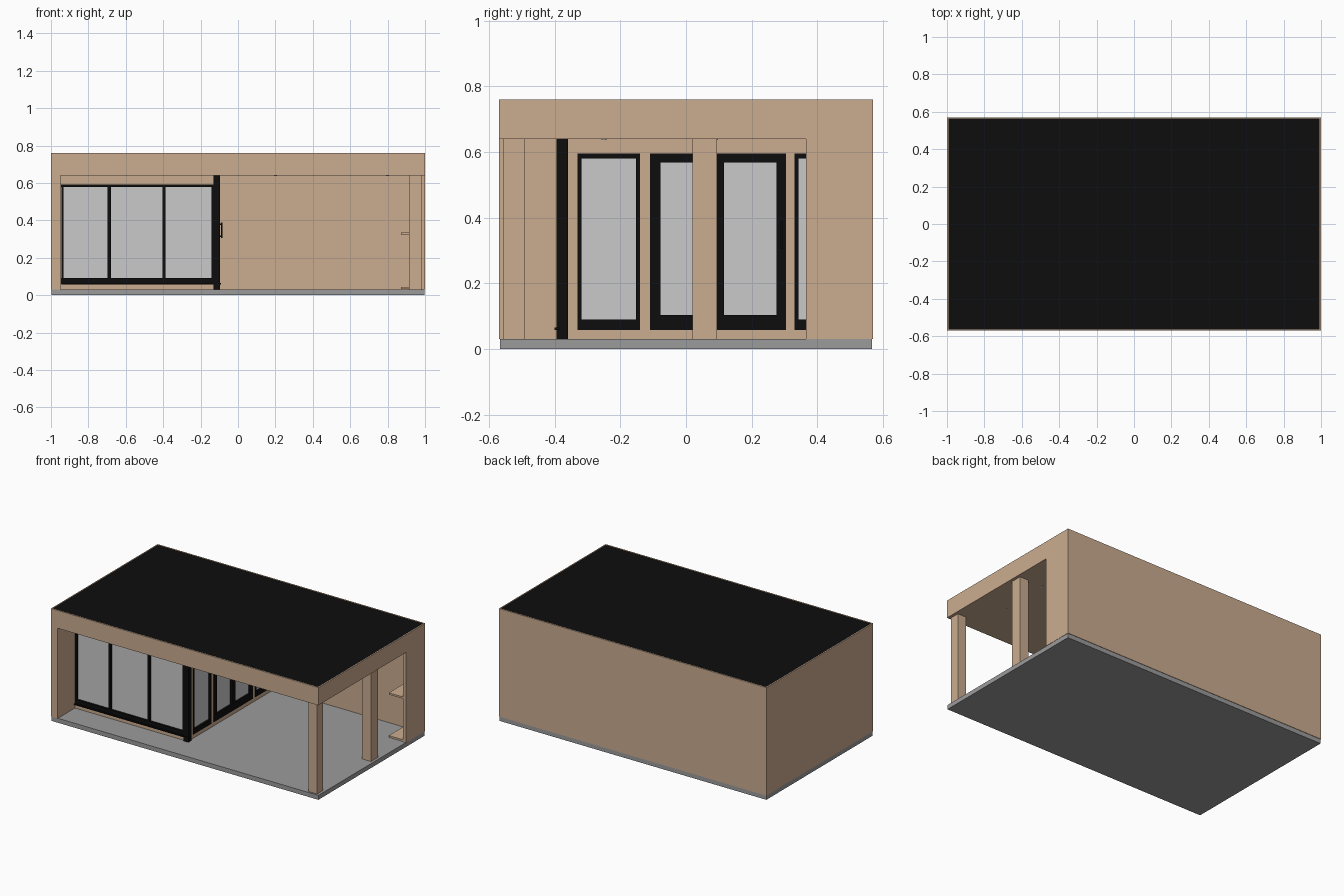
import bpy, bmesh
from mathutils import Matrix

if "Cube" in bpy.data.objects:
    bpy.data.objects.remove(bpy.data.objects["Cube"])


def material(name, rgb):
    m = bpy.data.materials.new(name)
    m.diffuse_color = (*rgb, 1)
    m.use_nodes = True
    m.node_tree.nodes["Principled BSDF"].inputs["Base Color"].default_value = m.diffuse_color
    return m


WOOD = material("light wood", (0.60, 0.415, 0.28))
BLACK = material("black", (0.004, 0.004, 0.004))
GLASS = material("pale glass", (0.59, 0.59, 0.59))
STONE = material("grey slab", (0.33, 0.33, 0.33))


def finish(name, mat, bm):
    me = bpy.data.meshes.new(name)
    bm.to_mesh(me)
    bm.free()
    me.materials.append(mat)
    ob = bpy.data.objects.new(name, me)
    bpy.context.collection.objects.link(ob)
    return ob


def boxes(name, mat, *ranges, swap=False):
    """One object from boxes (x0, x1, y0, y1, z0, z1); swap exchanges x and y."""
    bm = bmesh.new()
    for r in ranges:
        if swap:
            r = (*r[2:4], *r[0:2], *r[4:])
        mid = [(r[i] + r[i + 1]) / 2 for i in (0, 2, 4)]
        size = [r[i + 1] - r[i] for i in (0, 2, 4)]
        bmesh.ops.create_cube(bm, size=1, matrix=Matrix.Translation(mid) @ Matrix.Diagonal((*size, 1)))
    return finish(name, mat, bm)


def window(name, u0, u1, z0, z1, panes, gz0, gz1, d0, d1, swap=False):
    """Frame with upright bars between the panes, and glass set into it."""
    edges = [u0] + [e for p in panes for e in p] + [u1]
    bars = [(edges[i], edges[i + 1], d0, d1, gz0, gz1) for i in range(0, len(edges), 2)]
    bars += [(u0, u1, d0, d1, z0, gz0), (u0, u1, d0, d1, gz1, z1)]
    boxes(name + "_frame", BLACK, *bars, swap=swap)
    m = (d0 + d1) / 2
    boxes(name + "_glass", GLASS, *[(a, b, m - .004, m + .004, gz0, gz1) for a, b in panes], swap=swap)


F, C = 0.03, 0.64            # floor and ceiling heights

# Floor slab, outer walls
boxes("floor_slab", STONE, (-.998, .998, -.567, .567, 0, F))
boxes("left_wall", WOOD, (-1, -.95, -.57, .57, F, C))
boxes("back_wall", WOOD, (-.95, .98, .545, .57, F, C))
boxes("right_wall", WOOD, (.98, 1, .365, .57, F, C))

# Roof: ceiling, fascia ring, black covering
boxes("ceiling", WOOD, (-.993, .993, -.563, .563, C, C + .01))
boxes("fascia", WOOD, (-1, 1, -.57, -.563, C, .76), (-1, 1, .563, .57, C, .76),
      (-1, -.993, -.563, .563, C, .76), (.993, 1, -.563, .563, C, .76))
boxes("roof_covering", BLACK, (-.993, .993, -.563, .563, C + .01, .757))

# Porch posts and shelves
boxes("front_post", WOOD, (.915, .98, -.555, -.49, F, C))
boxes("middle_post", WOOD, (.915, .98, .02, .095, F, C))
for n, z in (("lower", .033), ("upper", .322)):
    boxes(n + "_shelf", WOOD, (.872, .98, .365, .545, z, z + .012))

# Front wall of the room with three-pane window
boxes("front_room_wall", WOOD, (-.95, -.13, -.385, -.35, F, .06),
      (-.95, -.13, -.385, -.35, .592, C), (-.95, -.945, -.385, -.35, .06, .592))
window("front_window", -.945, -.13, .06, .592,
       [(-.932, -.697), (-.680, -.404), (-.387, -.143)], .092, .577, -.39, -.355)
boxes("front_sill", BLACK, (-.945, -.09, -.40, -.385, .058, .066))
boxes("corner_column", BLACK, (-.13, -.095, -.395, -.36, F, C))

# Side wall of the room: sill, header and studs around the openings
S0, S1 = -.135, -.105
studs = [(-.36, -.33), (-.14, -.11), (.305, .33), (.52, .545)]
boxes("side_room_wall", WOOD, (-.36, .545, S0, S1, F, .057), (-.36, .545, S0, S1, .595, C),
      *[(a, b, S0, S1, .057, .595) for a, b in studs], swap=True)
window("side_window_front", -.33, -.14, .057, .595, [(-.318, -.153)], .09, .58, S0, S1 + .004, True)
window("side_window_back", .33, .52, .057, .595, [(.342, .508)], .09, .58, S0, S1 + .004, True)
window("double_door", -.11, .305, .057, .595, [(-.078, .08), (.115, .275)], .103, .568, S0, S1 + .004, True)
boxes("door_handle", BLACK, (-.102, -.085, .288, .294, .375, .383),
      (-.102, -.085, .288, .294, .312, .320), (-.090, -.084, .287, .295, .305, .388))

# Ceiling spotlights in the porch
bm = bmesh.new()
for x in (.2, .8):
    for y in (-.25, .09, .42):
        bmesh.ops.create_cone(bm, cap_ends=True, segments=16, radius1=.008, radius2=.008, depth=.004,
                              matrix=Matrix.Translation((x, y, C - .001)))
finish("ceiling_spotlights", GLASS, bm)
